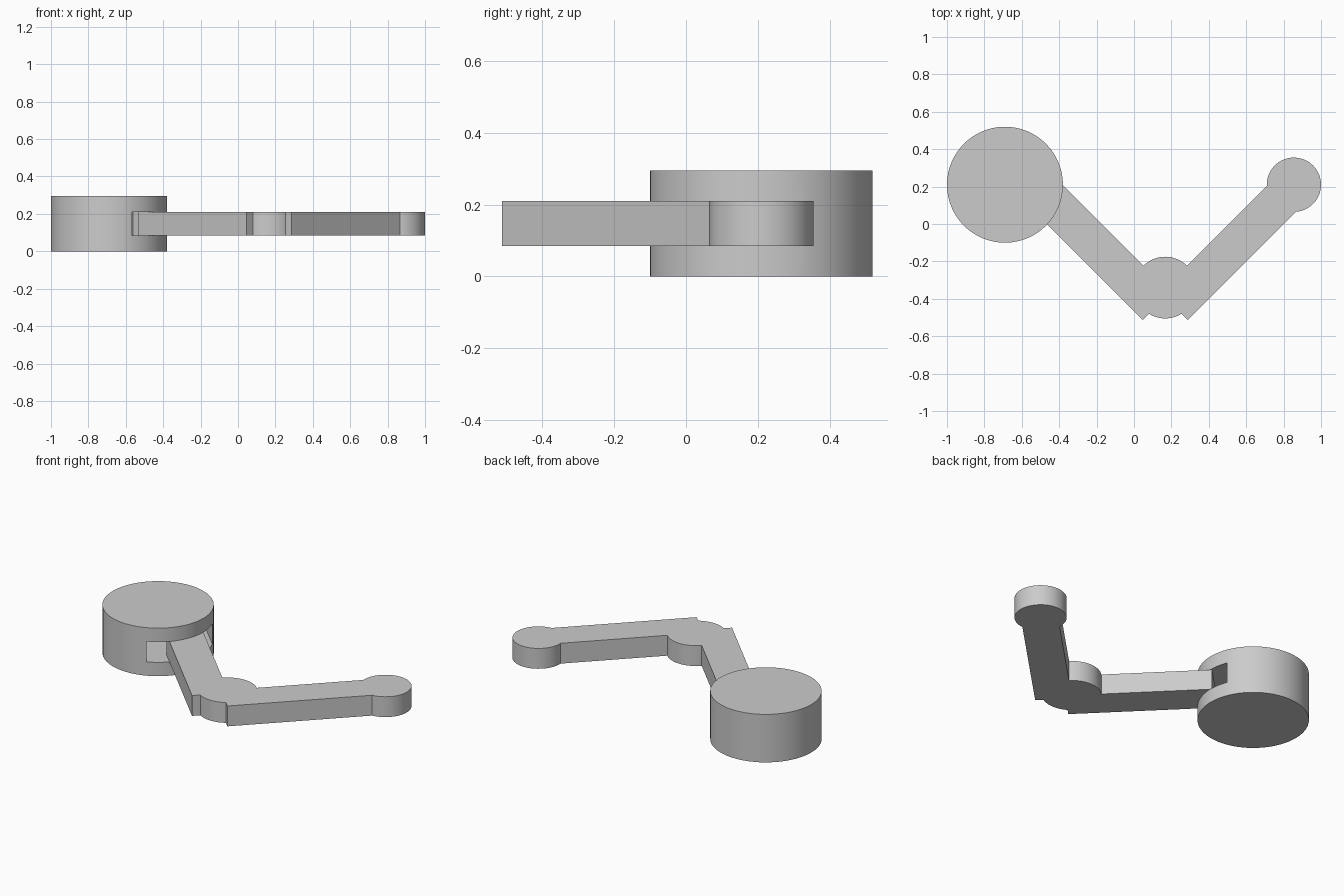
import bpy
import math

cube = bpy.data.objects.get("Cube")
if cube:
    bpy.data.objects.remove(cube, do_unlink=True)

# Single plain grey for every part
grey = bpy.data.materials.new("plain_grey")
grey.use_nodes = True
colour = (0.6, 0.6, 0.6, 1)
grey.diffuse_color = colour
grey.node_tree.nodes["Principled BSDF"].inputs["Base Color"].default_value = colour

ARM_LOW, ARM_HIGH = 0.085, 0.21
BASE_HEIGHT = 0.295
DIAGONAL = math.radians(45)


def finish(name):
    obj = bpy.context.active_object
    obj.name = obj.data.name = name
    obj.data.materials.append(grey)
    bpy.ops.object.transform_apply(location=True, rotation=True, scale=True)
    return obj


def disc(name, x, y, radius, low, high):
    bpy.ops.mesh.primitive_cylinder_add(
        vertices=64, radius=radius, depth=high - low, location=(x, y, (low + high) / 2))
    return finish(name)


def bar(name, x, y, length, width, angle):
    bpy.ops.mesh.primitive_cube_add(
        size=1, location=(x, y, (ARM_LOW + ARM_HIGH) / 2), rotation=(0, 0, angle))
    bpy.context.active_object.scale = (length, width, ARM_HIGH - ARM_LOW)
    return finish(name)


def combine(target, tool, operation):
    mod = target.modifiers.new(operation.lower(), "BOOLEAN")
    mod.operation = operation
    mod.solver = "EXACT"
    mod.object = tool
    bpy.ops.object.select_all(action="DESELECT")
    bpy.context.view_layer.objects.active = target
    target.select_set(True)
    bpy.ops.object.modifier_apply(modifier=mod.name)
    bpy.data.objects.remove(tool, do_unlink=True)


# Round base with a slot that receives the arm
base = disc("round_base", -0.69, 0.21, 0.31, 0, BASE_HEIGHT)
slot = bar("slot_cutter", -0.54, 0.18, 0.46, 0.40, -DIAGONAL)
slot.hide_render = True
combine(base, slot, "DIFFERENCE")

# Bent arm: two bars fused to an elbow disc and an end disc
arm = disc("bent_arm", 0.167, -0.34, 0.165, ARM_LOW, ARM_HIGH)
for side in (-1, 1):
    segment = bar("arm_segment", 0.167 + side * 0.337, -0.15, 0.82, 0.207, side * DIAGONAL)
    combine(arm, segment, "UNION")
combine(arm, disc("end_disc", 0.855, 0.21, 0.145, ARM_LOW, ARM_HIGH), "UNION")

# Smooth the round walls, keep the rims sharp
bpy.ops.object.select_all(action="DESELECT")
for obj in (base, arm):
    obj.select_set(True)
bpy.context.view_layer.objects.active = arm
bpy.ops.object.shade_smooth_by_angle(angle=math.radians(30))
